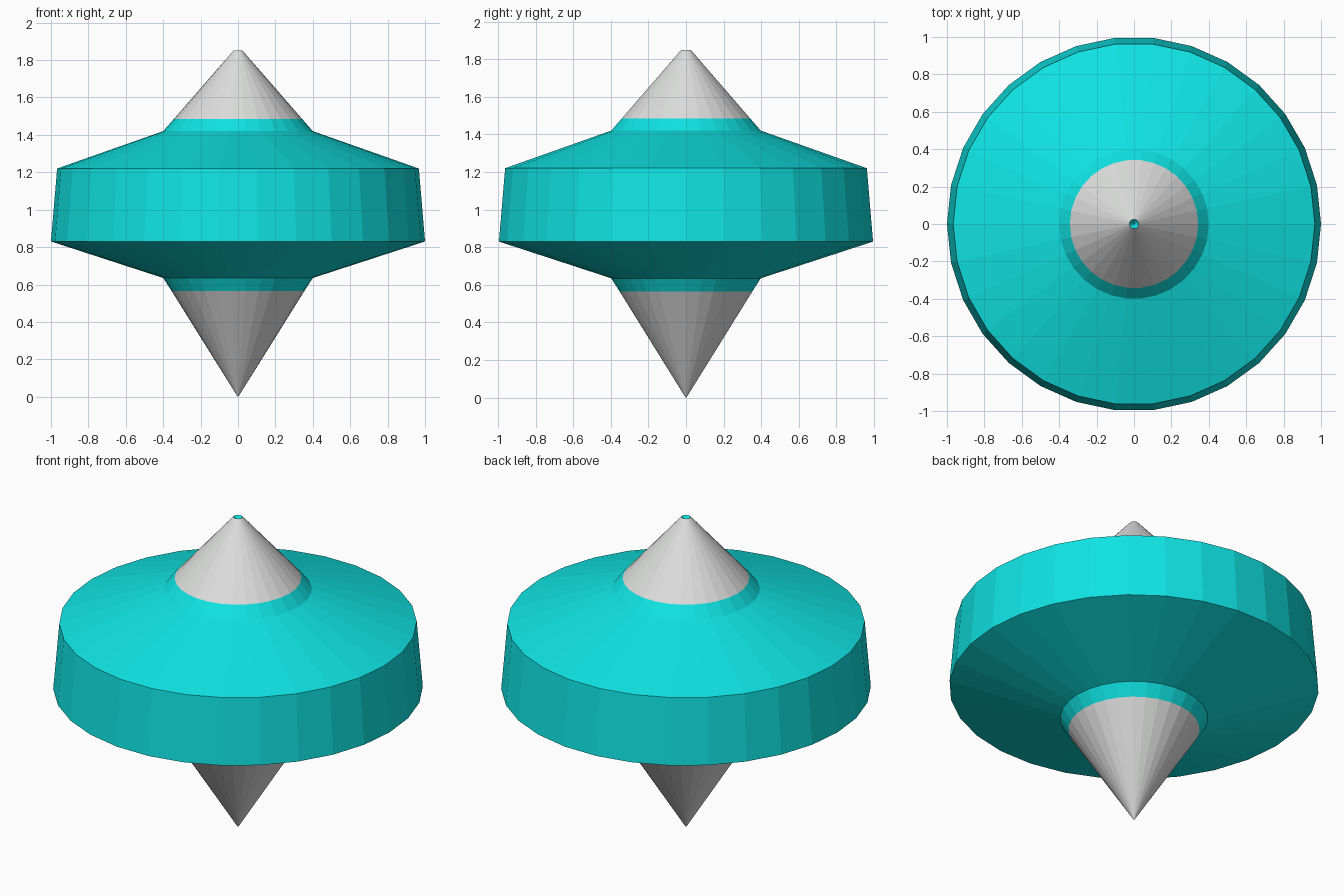
import bpy, bmesh, math

if "Cube" in bpy.data.objects:
    bpy.data.objects.remove(bpy.data.objects["Cube"])

SIDES = 30


def material(name, rgb):
    mat = bpy.data.materials.new(name)
    mat.diffuse_color = (*rgb, 1.0)
    mat.use_nodes = True
    mat.node_tree.nodes["Principled BSDF"].inputs["Base Color"].default_value = mat.diffuse_color
    return mat


teal = material("teal", (0.005, 0.77, 0.77))
pale_grey = material("pale grey", (0.72, 0.73, 0.72))


def lathe(name, profile, mat):
    """Spin (radius, z) points, listed bottom to top on the outside, about z."""
    bm = bmesh.new()
    rings = []
    for r, z in profile:
        if r == 0:
            rings.append([bm.verts.new((0, 0, z))] * SIDES)
        else:
            angles = [2 * math.pi * i / SIDES for i in range(SIDES)]
            rings.append([bm.verts.new((r * math.cos(a), r * math.sin(a), z)) for a in angles])
    for low, high in zip(rings, rings[1:]):
        for i in range(SIDES):
            j = (i + 1) % SIDES
            corners = dict.fromkeys((low[i], low[j], high[j], high[i]))
            bm.faces.new(list(corners))
    mesh = bpy.data.meshes.new(name)
    bm.to_mesh(mesh)
    bm.free()
    mesh.materials.append(mat)
    obj = bpy.data.objects.new(name, mesh)
    bpy.context.collection.objects.link(obj)
    return obj


# Pointed foot
lathe("bottom_tip", [(0, 0), (0.005, 0.005), (0.355, 0.565)], pale_grey)

# Wide body with a short collar above and below
lathe("body", [(0.355, 0.565), (0.40, 0.635), (1.0, 0.83),
               (0.967, 1.22), (0.40, 1.42), (0.343, 1.485)], teal)

# Upper cone, cut off at the top
lathe("top_cone", [(0.343, 1.485), (0.025, 1.85)], pale_grey)

# Small pit in the end of the upper cone
lathe("top_pit", [(0.025, 1.85), (0, 1.82)], teal)
